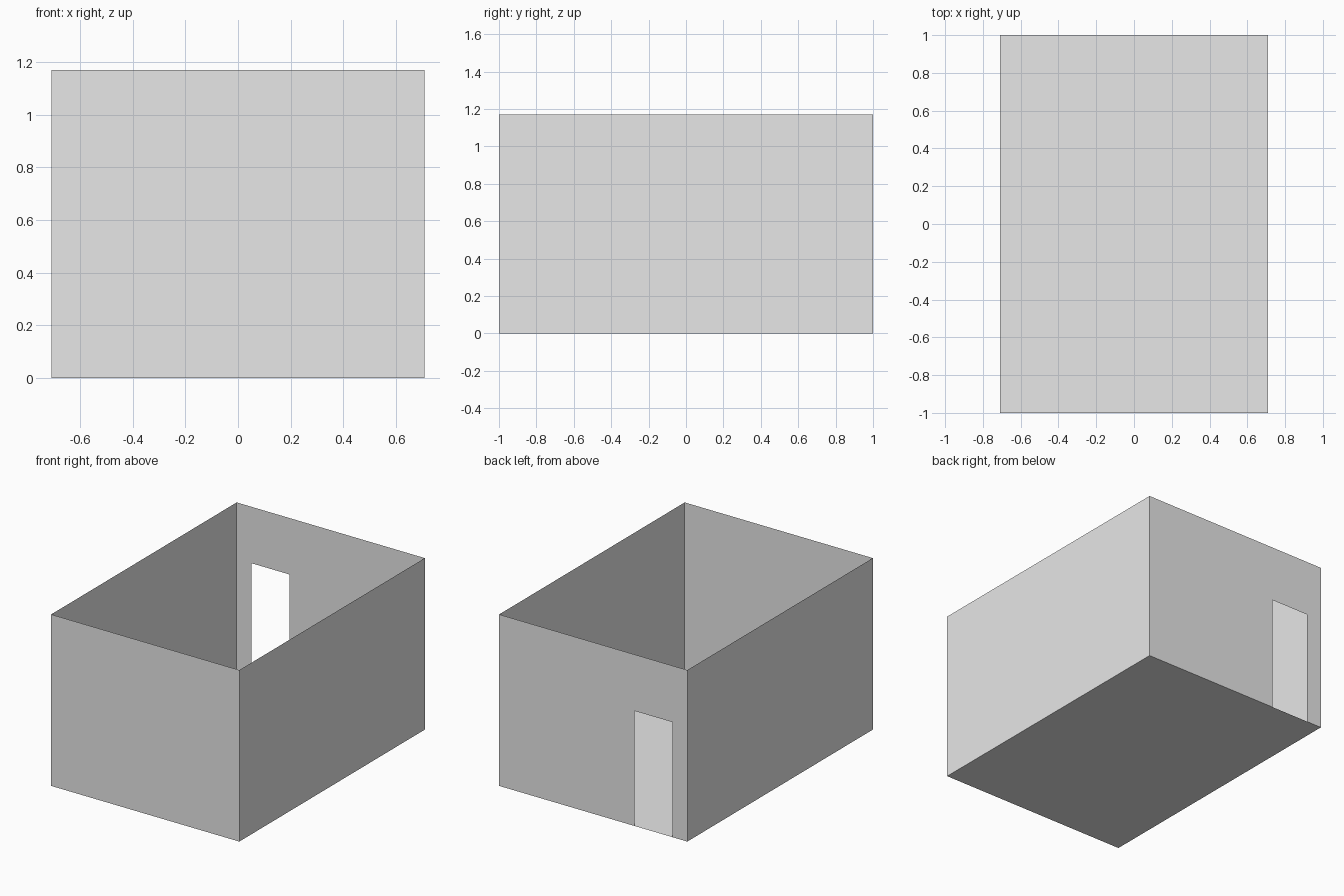
import bpy

# Room dimensions
HALF_X, HALF_Y, HEIGHT = 0.71, 1.0, 1.17
DOOR_MIN, DOOR_MAX, DOOR_TOP = -0.597, -0.31, 0.785

cube = bpy.data.objects.get("Cube")
if cube:
    bpy.data.objects.remove(cube, do_unlink=True)

# Plain grey plaster
grey = bpy.data.materials.new("light_grey")
grey.use_nodes = True
colour = (0.8, 0.8, 0.8, 1.0)
grey.diffuse_color = colour
grey.node_tree.nodes["Principled BSDF"].inputs["Base Color"].default_value = colour


def panel(name, outline):
    """One thin flat panel from its outline."""
    mesh = bpy.data.meshes.new(name)
    mesh.from_pydata(outline, [], [range(len(outline))])
    mesh.materials.append(grey)
    obj = bpy.data.objects.new(name, mesh)
    bpy.context.collection.objects.link(obj)
    return obj


# Floor, facing down and outward
panel("floor", [(-HALF_X, -HALF_Y, 0), (-HALF_X, HALF_Y, 0),
                (HALF_X, HALF_Y, 0), (HALF_X, -HALF_Y, 0)])

# Front wall
panel("front_wall", [(-HALF_X, -HALF_Y, 0), (HALF_X, -HALF_Y, 0),
                     (HALF_X, -HALF_Y, HEIGHT), (-HALF_X, -HALF_Y, HEIGHT)])

# Side walls
for name, side in (("left_wall", 1), ("right_wall", -1)):
    x, y = side * HALF_X, side * HALF_Y
    panel(name, [(x, -y, 0), (x, y, 0), (x, y, HEIGHT), (x, -y, HEIGHT)])

# Back wall with an open doorway down to the floor
back_profile = [(HALF_X, 0), (DOOR_MAX, 0), (DOOR_MAX, DOOR_TOP),
                (DOOR_MIN, DOOR_TOP), (DOOR_MIN, 0), (-HALF_X, 0),
                (-HALF_X, HEIGHT), (HALF_X, HEIGHT)]
panel("back_wall", [(x, HALF_Y, z) for x, z in back_profile])
